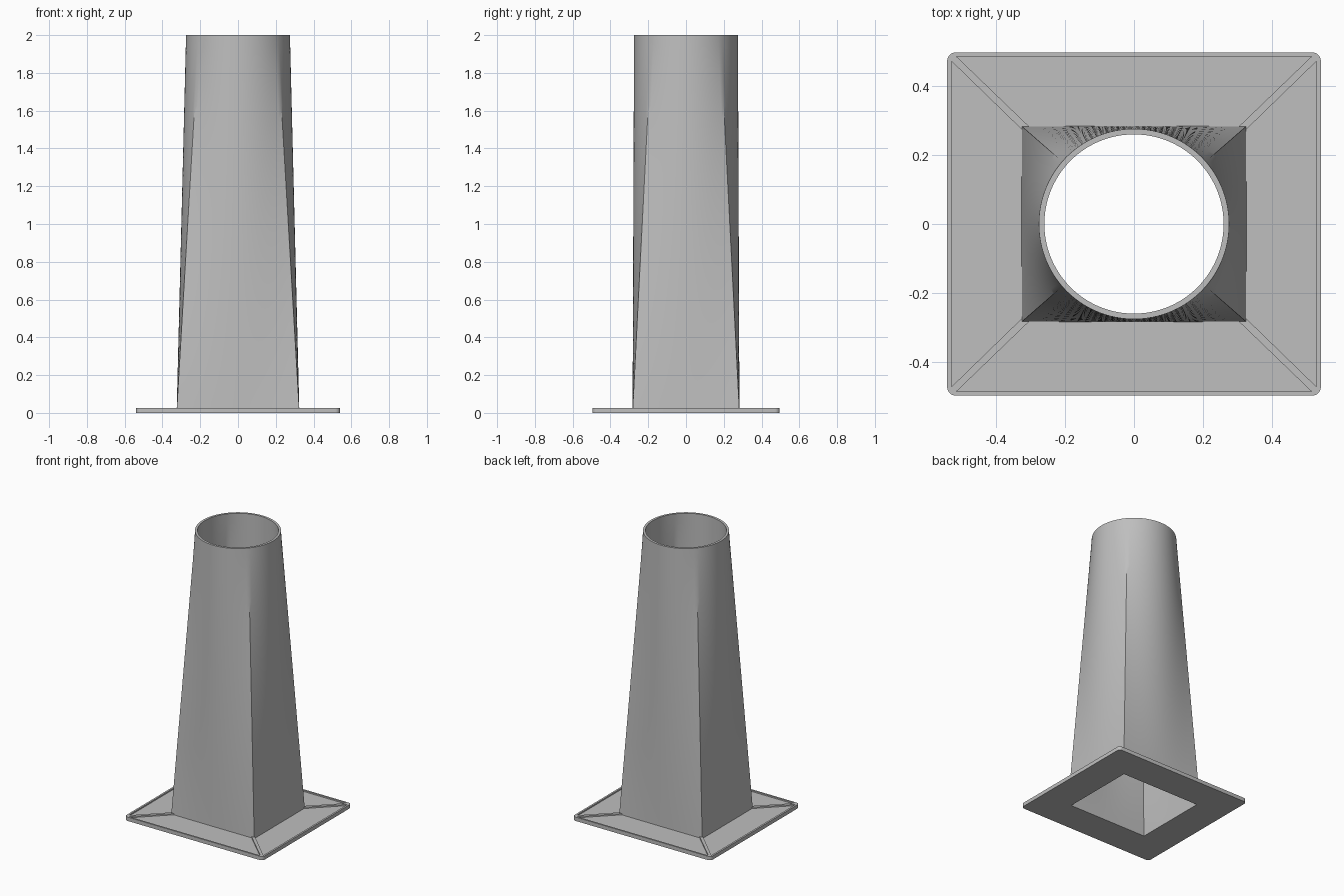
import bpy, bmesh, math

if "Cube" in bpy.data.objects:
    bpy.data.objects.remove(bpy.data.objects["Cube"], do_unlink=True)

# Single painted-metal grey
GREY = (0.52, 0.52, 0.52, 1)
metal = bpy.data.materials.new("grey metal")
metal.use_nodes = True
metal.diffuse_color = GREY
metal.node_tree.nodes["Principled BSDF"].inputs["Base Color"].default_value = GREY

HEIGHT, PLATE, RECESS = 2.0, 0.027, 0.009
OUT_X, OUT_Y, OUT_R = 0.325, 0.283, 0.275
WALL = 0.016


def make_object(name, bm):
    bmesh.ops.recalc_face_normals(bm, faces=bm.faces)
    mesh = bpy.data.meshes.new(name)
    bm.to_mesh(mesh)
    bm.free()
    mesh.materials.append(metal)
    obj = bpy.data.objects.new(name, mesh)
    bpy.context.collection.objects.link(obj)
    return obj


def prism(name, outline, z0, z1):
    bm = bmesh.new()
    base = bm.faces.new([bm.verts.new((x, y, z0)) for x, y in outline])
    top = bmesh.ops.extrude_face_region(bm, geom=[base])["geom"]
    for v in top:
        if isinstance(v, bmesh.types.BMVert):
            v.co.z = z1
    return make_object(name, bm)


def cut(target, cutter):
    bpy.context.view_layer.objects.active = target
    mod = target.modifiers.new("cut", "BOOLEAN")
    mod.operation = "DIFFERENCE"
    mod.solver = "EXACT"
    mod.object = cutter
    bpy.ops.object.modifier_apply(modifier=mod.name)
    bpy.data.objects.remove(cutter, do_unlink=True)


def smooth(obj, degrees):
    bpy.ops.object.select_all(action="DESELECT")
    obj.select_set(True)
    bpy.context.view_layer.objects.active = obj
    bpy.ops.object.shade_smooth_by_angle(angle=math.radians(degrees))


# Base flange: rounded slab with a rectangular opening
def rounded_rect(hx, hy, r, steps=6):
    pts = []
    for k, (sx, sy) in enumerate([(1, 1), (-1, 1), (-1, -1), (1, -1)]):
        for i in range(steps + 1):
            a = math.pi / 2 * (k + i / steps)
            pts.append((sx * (hx - r) + r * math.cos(a), sy * (hy - r) + r * math.sin(a)))
    return pts


flange = prism("base_flange", rounded_rect(0.54, 0.496, 0.025), 0, PLATE)
hx, hy = OUT_X - 0.005, OUT_Y - 0.005
cut(flange, prism("opening_cutter", [(hx, hy), (-hx, hy), (-hx, -hy), (hx, -hy)], -0.1, 0.1))

# Recessed panels leave the raised rim and the diagonal ribs
long_panel = [(0.513, 0.484), (-0.513, 0.484), (-0.295, 0.274), (0.295, 0.274)]
side_panel = [(0.527, 0.47), (0.527, -0.47), (0.314, -0.263), (0.314, 0.263)]
for panel in (long_panel, side_panel):
    for s in (1, -1):
        cut(flange, prism("panel_cutter", [(s * x, s * y) for x, y in panel], PLATE - RECESS, 0.1))
smooth(flange, 30)


# Duct: rectangle at the bottom blending into a circle at the top
corner = math.atan2(OUT_Y, OUT_X)
stops = [-corner, corner, math.pi - corner, math.pi + corner, 2 * math.pi - corner]
PER_SIDE, RINGS = 28, 32
angles = [a + (b - a) * i / PER_SIDE
          for a, b in zip(stops, stops[1:]) for i in range(PER_SIDE)]


def section(bm, t, inset):
    ring = []
    for a in angles:
        c, s = math.cos(a), math.sin(a)
        reach = min(OUT_X / max(abs(c), 1e-6), OUT_Y / max(abs(s), 1e-6))
        bx, by = reach * c * (1 - inset / OUT_X), reach * s * (1 - inset / OUT_Y)
        r = OUT_R - inset
        ring.append(bm.verts.new((bx + (r * c - bx) * t, by + (r * s - by) * t, HEIGHT * t)))
    return ring


bm = bmesh.new()
levels = [i / RINGS for i in range(RINGS + 1)]
loops = [section(bm, t, 0) for t in levels] + [section(bm, t, WALL) for t in reversed(levels)]
n = len(angles)
for k, lower in enumerate(loops):
    upper = loops[(k + 1) % len(loops)]
    for i in range(n):
        j = (i + 1) % n
        bm.faces.new((lower[i], lower[j], upper[j], upper[i]))
duct = make_object("transition_duct", bm)
smooth(duct, 30)
